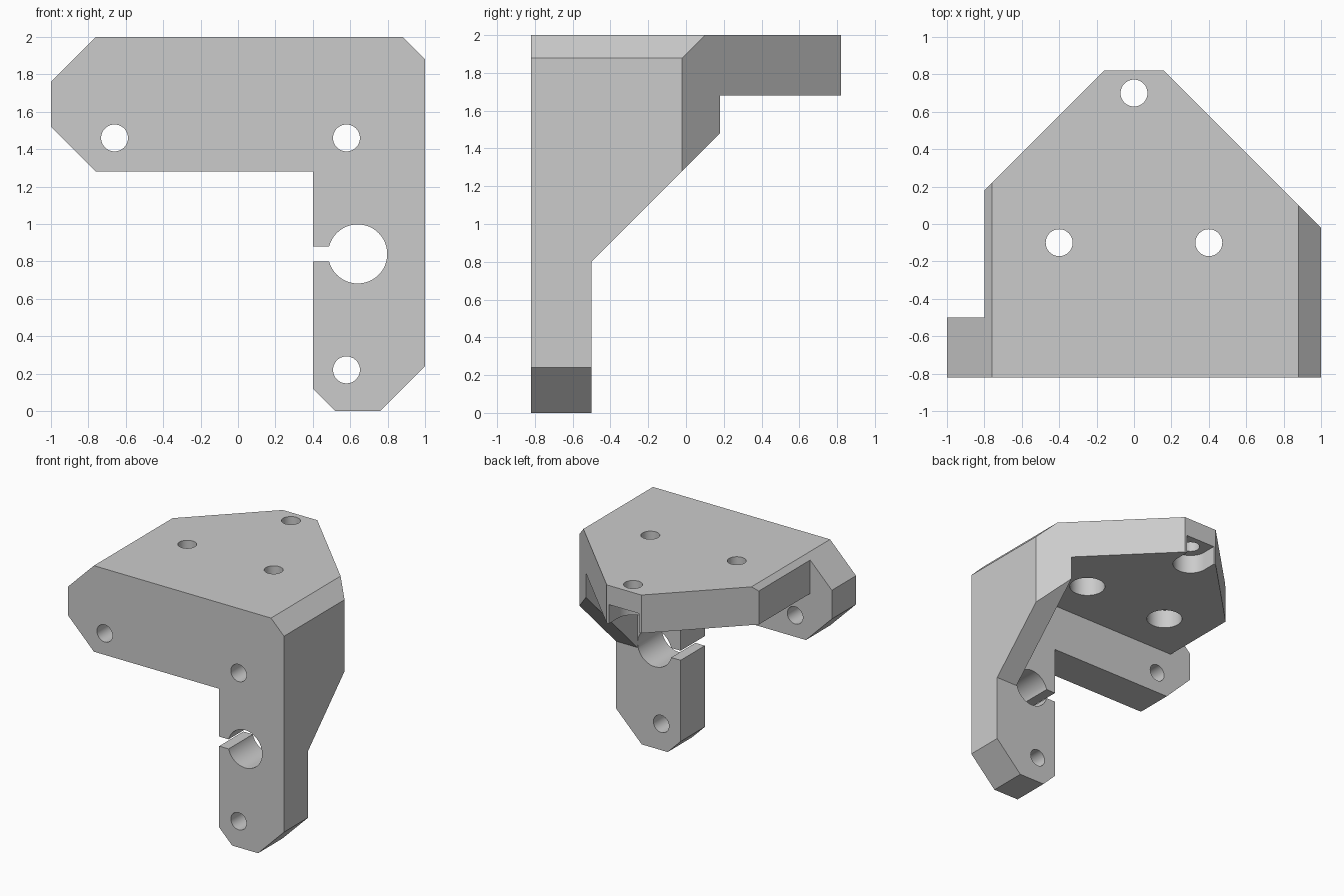
import bpy, bmesh, math

cube = bpy.data.objects.get("Cube")
if cube:
    bpy.data.objects.remove(cube, do_unlink=True)

grey = bpy.data.materials.new("plain_grey")
grey.use_nodes = True
grey.diffuse_color = (0.6, 0.6, 0.6, 1)
grey.node_tree.nodes["Principled BSDF"].inputs["Base Color"].default_value = (0.6, 0.6, 0.6, 1)

# How a flat outline (u, v) is placed for each extrusion axis
PLACE = {"x": lambda u, v, d: (d, u, v),
         "y": lambda u, v, d: (u, d, v),
         "z": lambda u, v, d: (u, v, d)}


def prism(name, outline, axis, start, end):
    """Closed solid made from an outline swept along one axis."""
    bm = bmesh.new()
    near, far = ([bm.verts.new(PLACE[axis](u, v, d)) for u, v in outline] for d in (start, end))
    bm.faces.new(near[::-1])
    bm.faces.new(far)
    for i in range(len(outline)):
        bm.faces.new((near[i - 1], near[i], far[i], far[i - 1]))
    bm.normal_update()
    if bm.calc_volume(signed=True) < 0:
        bmesh.ops.reverse_faces(bm, faces=bm.faces[:])
    mesh = bpy.data.meshes.new(name)
    bm.to_mesh(mesh)
    bm.free()
    mesh.materials.append(grey)
    obj = bpy.data.objects.new(name, mesh)
    bpy.context.collection.objects.link(obj)
    return obj


def circle(u, v, r, sides=48):
    """Counter-clockwise circle starting at its left end."""
    angles = [math.pi + math.tau * i / sides for i in range(sides)]
    return [(u + r * math.cos(a), v + r * math.sin(a)) for a in angles]


def rect(u0, v0, u1, v1):
    return [(u0, v0), (u1, v0), (u1, v1), (u0, v1)]


def combine(body, tool, operation="DIFFERENCE"):
    """Apply one boolean and drop the helper."""
    tool.hide_render = True
    mod = body.modifiers.new("cut", "BOOLEAN")
    mod.operation, mod.solver, mod.object = operation, "EXACT", tool
    bpy.context.view_layer.objects.active = body
    bpy.ops.object.modifier_apply(modifier=mod.name)
    bpy.data.objects.remove(tool, do_unlink=True)


# Bracket blank: chamfered L-shaped front outline
front = [(-0.76, 2), (0.88, 2), (1, 1.88), (1, 0.24), (0.76, 0), (0.52, 0),
         (0.4, 0.12), (0.4, 1.28), (-0.76, 1.28), (-1, 1.52), (-1, 1.76)]
bracket = prism("corner_bracket", front, "y", -1, 1)

# Plan outline with the tapered rear tip
plan = [(-1.1, -0.82), (1.1, -0.82), (1.1, -0.12), (0.16, 0.82), (-0.16, 0.82),
        (-0.8, 0.18), (-0.8, -0.5), (-1.1, -0.5)]
combine(bracket, prism("plan_shape", plan, "z", -0.2, 2.2), "INTERSECT")

# Space under the top plate, leaving the side rib
combine(bracket, prism("hollow", rect(-1.2, -0.5, 0.8, 1), "z", -0.2, 1.68))

# Sloped underside of the side rib
slope = [(-0.5, -0.2), (-0.5, 0.8), (0.3, 1.6), (0.3, -0.2)]
combine(bracket, prism("rib_slope", slope, "x", 0.7, 1.2))

# Screw holes, large bore and its clamp slot in the front plate
for x, z, r in [(-0.66, 1.46, 0.072), (0.58, 1.46, 0.072), (0.58, 0.22, 0.072), (0.64, 0.84, 0.158)]:
    combine(bracket, prism("front_hole", circle(x, z, r), "y", -0.95, -0.3))
combine(bracket, prism("clamp_slot", rect(0.3, 0.8, 0.6, 0.88), "y", -0.95, -0.3))

# Top plate holes, counterbored from below; the rear one opens through the tip
HEAD = 0.14
for x, y in [(-0.4, -0.1), (0.4, -0.1), (0, 0.7)]:
    combine(bracket, prism("top_hole", circle(x, y, 0.072), "z", 1.5, 2.2))
    head = circle(x, y, HEAD)
    if x == 0:
        head = [(-HEAD, 1)] + [p for p in head if p[1] <= y + 0.001] + [(HEAD, 1)]
    combine(bracket, prism("counterbore", head, "z", 1.5, 1.84))

# Crisp edges with smooth bores
bpy.ops.object.select_all(action="DESELECT")
bracket.select_set(True)
bpy.context.view_layer.objects.active = bracket
bpy.ops.object.shade_smooth_by_angle(angle=math.radians(30))
